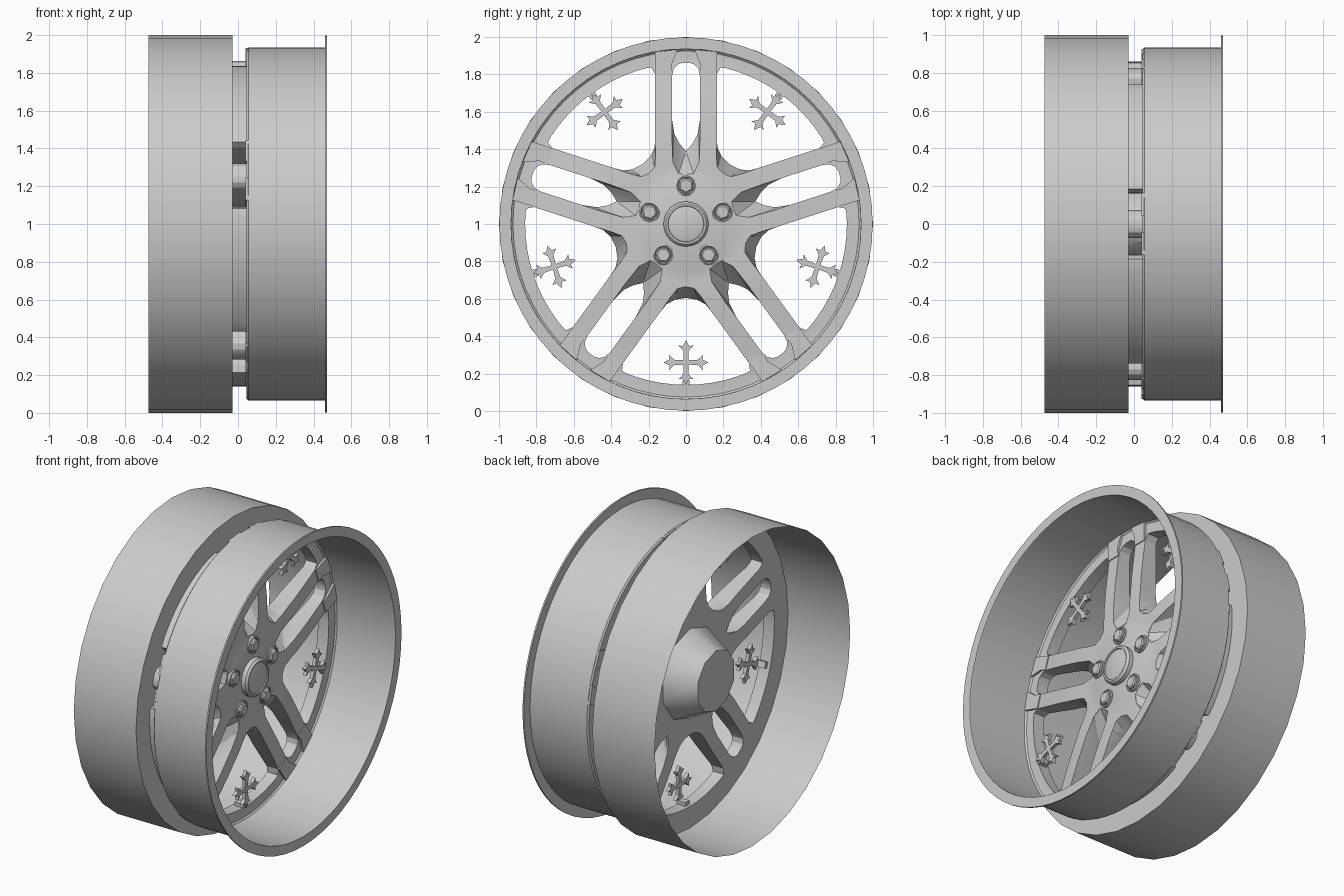
import bpy, bmesh
from math import sin, cos, pi, radians, hypot

cube = bpy.data.objects.get("Cube")
if cube:
    bpy.data.objects.remove(cube)

metal = bpy.data.materials.new("wheel grey")
metal.use_nodes = True
grey = (0.6, 0.6, 0.6, 1)
metal.diffuse_color = grey
metal.node_tree.nodes["Principled BSDF"].inputs["Base Color"].default_value = grey

SPOKES = [radians(90 + 72 * i) for i in range(5)]
GAPS = [a + pi / 5 for a in SPOKES]


def place(x, u, v, a):
    """Axial x, radial u, sideways v, turned to angle a about the axle."""
    return (x, u * cos(a) - v * sin(a), 1 + u * sin(a) + v * cos(a))


def shade(ob, angle):
    bpy.ops.object.select_all(action='DESELECT')
    ob.select_set(True)
    bpy.context.view_layer.objects.active = ob
    bpy.ops.object.shade_smooth_by_angle(angle=radians(angle))


def finish(bm, name, smooth=30):
    bmesh.ops.remove_doubles(bm, verts=bm.verts, dist=1e-5)
    bmesh.ops.recalc_face_normals(bm, faces=bm.faces)
    mesh = bpy.data.meshes.new(name)
    bm.to_mesh(mesh)
    bm.free()
    mesh.materials.append(metal)
    ob = bpy.data.objects.new(name, mesh)
    bpy.context.collection.objects.link(ob)
    if smooth:
        shade(ob, smooth)
    return ob


def lathe(bm, profile, sides, centre=(0, 0), turn=0):
    """Revolve (x, radius) points about an axis parallel to the axle."""
    u, a = centre
    rings = []
    for x, r in profile:
        ring = []
        for i in range(sides):
            t = 2 * pi * i / sides + turn
            ring.append(bm.verts.new(place(x, u + r * cos(t), r * sin(t), a)))
        rings.append(ring)
    for p, q in zip(rings, rings[1:]):
        for i in range(sides):
            j = (i + 1) % sides
            bm.faces.new((p[i], p[j], q[j], q[i]))


def loft(bm, layers, a):
    """Join outlines [(x, [(u, v), ...]), ...] into a closed solid."""
    loops = [[bm.verts.new(place(x, u, v, a)) for u, v in pts] for x, pts in layers]
    for p, q in zip(loops, loops[1:]):
        for i in range(len(p)):
            j = (i + 1) % len(p)
            bm.faces.new((p[i], p[j], q[j], q[i]))
    bm.faces.new(loops[0])
    bm.faces.new(loops[-1])


def mirrored(half):
    return half + [(u, -v) for u, v in reversed(half) if v > 1e-6]


def window(inner):
    """Opening between spokes: curved inner end, parallel sides, arc outside."""
    half = list(inner)
    for u in (0.54, 0.62, 0.70, 0.745):
        half.append((u, (u * sin(pi / 5) - 0.165) / cos(pi / 5)))
    half.append((0.785, 0.342))
    for deg in (21.5, 18, 13.5, 9, 4.5, 0):
        half.append((0.86 * cos(radians(deg)), 0.86 * sin(radians(deg))))
    return mirrored(half)


def slot(inner):
    """Opening inside a spoke with a rounded outer end."""
    half = list(inner)
    half += [(0.79, 0.075), (0.83, 0.066), (0.853, 0.045), (0.862, 0.02)]
    return mirrored(half)


# Barrels: wide rear one with a flange, front one with a thin lip
bm = bmesh.new()
lathe(bm, [(-0.475, 1), (-0.03, 1), (-0.03, 0.935)], 32)
finish(bm, "rear_barrel")

bm = bmesh.new()
lathe(bm, [(0.055, 0.935), (0.461, 0.935), (0.461, 0.998),
           (0.471, 0.998), (0.471, 0.936), (0.461, 0.935)], 64)
finish(bm, "front_barrel")

# Spoke disc, bulging gently towards the hub, still without openings
bm = bmesh.new()
lathe(bm, [(-0.03, 0), (-0.03, 0.935), (0.055, 0.935), (0.046, 0.925), (0.046, 0.87),
           (0.062, 0.75), (0.08, 0.6), (0.093, 0.45), (0.098, 0.32), (0.096, 0.265),
           (0.106, 0.235), (0.108, 0)], 64)
disc = finish(bm, "spoke_disc", 0)

# Cutters: openings whose inner ends slope towards the hub
win_back = window([(0.395, 0), (0.405, 0.06), (0.43, 0.105), (0.48, 0.15)])
win_front = window([(0.335, 0), (0.345, 0.045), (0.39, 0.082), (0.465, 0.133)])
slot_back = slot([(0.39, 0.0), (0.43, 0.035), (0.48, 0.062), (0.56, 0.075)])
slot_front = slot([(0.265, 0.0), (0.27, 0.04), (0.33, 0.07), (0.45, 0.075)])
bm = bmesh.new()
for angles, back, front in ((GAPS, win_back, win_front), (SPOKES, slot_back, slot_front)):
    for a in angles:
        loft(bm, [(-0.1, back), (-0.02, back), (0.095, front), (0.2, front)], a)
bmesh.ops.triangulate(bm, faces=bm.faces)
cutter = finish(bm, "opening_cutter", 0)
cutter.hide_render = True

cut = disc.modifiers.new("openings", 'BOOLEAN')
cut.operation = 'DIFFERENCE'
cut.solver = 'EXACT'
cut.object = cutter
bpy.context.view_layer.objects.active = disc
bpy.ops.object.modifier_apply(modifier=cut.name)
bpy.data.objects.remove(cutter)

# The disc has no outer wall, so the gap between the barrels stays open
bm = bmesh.new()
bm.from_mesh(disc.data)
wall = [f for f in bm.faces
        if all(hypot(v.co.y, v.co.z - 1) > 0.93 for v in f.verts) and abs(f.normal.x) < 0.5]
bmesh.ops.delete(bm, geom=wall, context='FACES')
bm.to_mesh(disc.data)
bm.free()
shade(disc, 25)

# Raised spoke ends running out over the rim ring
ridge = [(0.80, 0.076), (0.85, 0.078), (0.932, 0.045), (0.92, 0.165), (0.80, 0.164)]
for n, a in enumerate(SPOKES):
    bm = bmesh.new()
    for side in (1, -1):
        pts = [(u, side * v) for u, v in ridge]
        loft(bm, [(0.04, pts), (0.06, pts)], a)
    finish(bm, f"spoke_end_{n + 1}")

# Hub: rear cone and round front cap
bm = bmesh.new()
lathe(bm, [(-0.03, 0.29), (-0.215, 0.195), (-0.215, 0)], 10, turn=pi / 10)
finish(bm, "hub_rear", 40)

bm = bmesh.new()
lathe(bm, [(0.1, 0.12), (0.135, 0.12), (0.148, 0.108), (0.148, 0.097),
           (0.141, 0.095), (0.146, 0.08), (0.148, 0)], 32)
finish(bm, "hub_cap")

# Lug nuts: round seat and hexagonal head
for n, a in enumerate(SPOKES):
    bm = bmesh.new()
    lathe(bm, [(0.09, 0.055), (0.114, 0.055), (0.118, 0.048), (0.112, 0.043)], 20, (0.205, a))
    lathe(bm, [(0.1, 0.043), (0.123, 0.043), (0.13, 0.034), (0.13, 0)], 6, (0.205, a))
    finish(bm, f"lug_nut_{n + 1}")

# Ornamental crosses standing in the windows on small feet
arm = [(0.012, 0.012), (0.062, 0.014), (0.09, 0.04), (0.088, 0.016), (0.12, 0)]
arm = arm + [(t, -w) for t, w in reversed(arm[:-1])]
outline = []
for k in range(4):
    c, s = round(cos(k * pi / 2)), round(sin(k * pi / 2))
    # Walk each arm so consecutive arms share an inner corner
    outline += [(0.74 + t * c + w * s, t * s - w * c) for t, w in arm[:-1]]
foot = [(0.835, -0.02), (0.86, -0.02), (0.86, 0.02), (0.835, 0.02)]
for n, a in enumerate(GAPS):
    bm = bmesh.new()
    loft(bm, [(0.042, outline), (0.064, outline)], a)
    loft(bm, [(-0.01, foot), (0.055, foot)], a)
    finish(bm, f"cross_{n + 1}")
